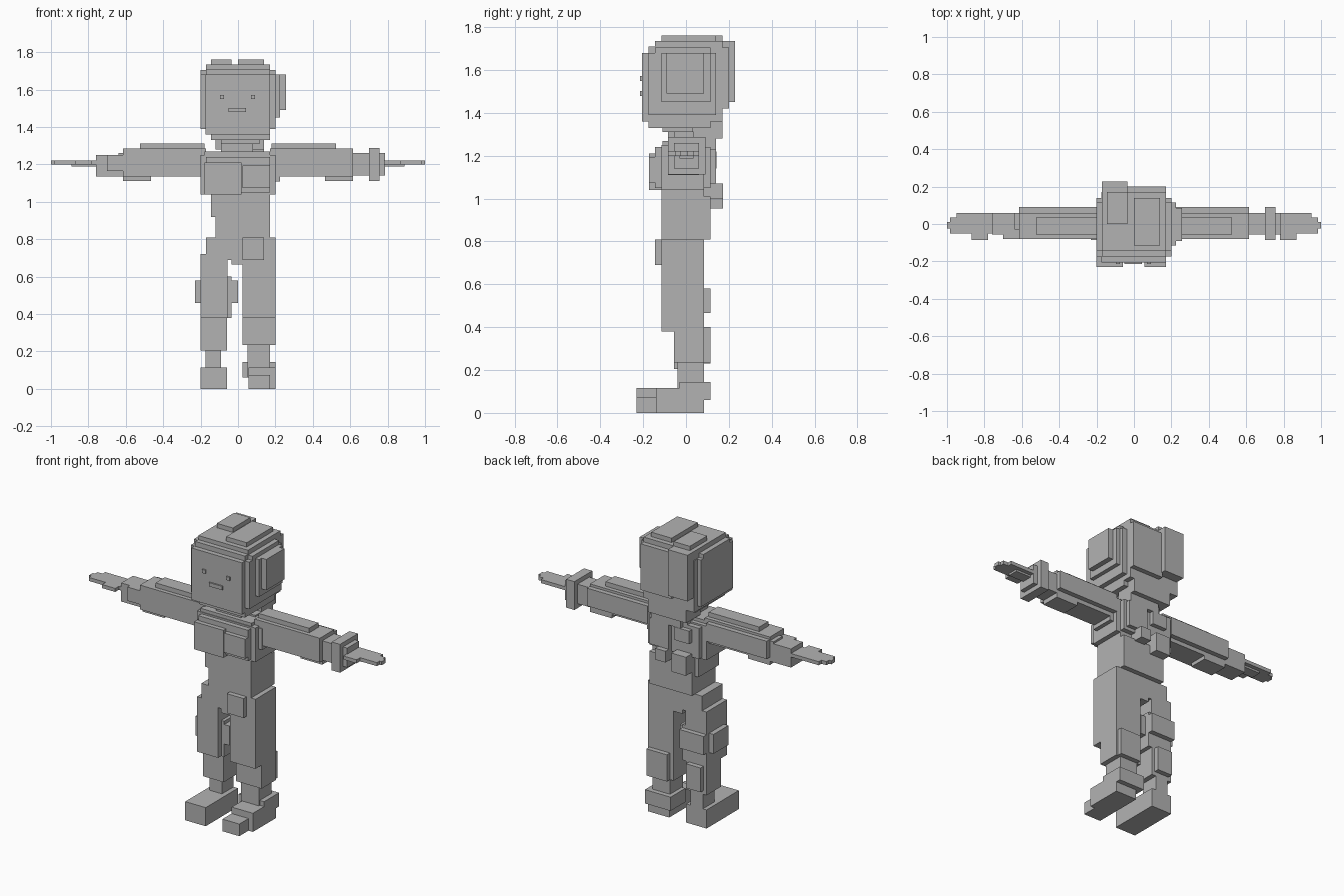
import bpy, bmesh
from mathutils import Matrix, Vector

grey = bpy.data.materials.new("plain_grey")
grey.diffuse_color = (0.45, 0.45, 0.45, 1)


def part(name, *boxes):
    """One object made of boxes given as (x0, x1, y0, y1, z0, z1)."""
    bm = bmesh.new()
    for x0, x1, y0, y1, z0, z1 in boxes:
        size = Matrix.Diagonal((x1 - x0, y1 - y0, z1 - z0, 1))
        mid = Vector((x0 + x1, y0 + y1, z0 + z1)) / 2
        bmesh.ops.create_cube(bm, size=1, matrix=Matrix.Translation(mid) @ size)
    me = bpy.data.meshes.new(name)
    bm.to_mesh(me)
    bm.free()
    me.materials.append(grey)
    ob = bpy.data.objects.new(name, me)
    bpy.context.collection.objects.link(ob)
    return ob


# Head: stepped layers that round off the cube
part("head",
     (-.20, .20, -.175, .14, 1.39, 1.68),
     (-.175, .17, -.205, .17, 1.36, 1.68),
     (-.20, .20, -.145, .115, 1.42, 1.705),
     (-.17, .17, -.175, .17, 1.66, 1.71),
     (-.145, .17, -.175, .115, 1.33, 1.37))
part("hair_top",
     (-.17, .17, -.145, .17, 1.70, 1.735),
     (-.145, -.035, 0, .17, 1.73, 1.762),
     (0, .14, -.115, .14, 1.73, 1.762))
part("hair_back",
     (-.17, -.035, .14, .228, 1.45, 1.735),
     (-.04, .17, .14, .20, 1.42, 1.705))
part("side_bun",
     (.19, .225, -.115, .115, 1.45, 1.68),
     (.22, .257, -.09, .085, 1.49, 1.68))
# Face
for side, x in (("left", .08), ("right", -.085)):
    part(side + "_eye", (x - .011, x + .011, -.214, -.20, 1.55, 1.572))
part("mouth", (-.05, .042, -.214, -.20, 1.48, 1.503))

# Neck
part("neck",
     (-.09, .08, -.085, .115, 1.20, 1.36),
     (-.06, .14, -.03, .14, 1.22, 1.28),
     (-.12, .14, .03, .17, 1.28, 1.45),
     (-.09, .115, -.11, .085, 1.31, 1.42))

# Torso
part("chest",
     (-.20, .20, -.115, .085, 1.04, 1.25),
     (-.17, .17, -.145, .115, 1.05, 1.24),
     (-.18, .02, -.172, -.10, 1.04, 1.21),
     (.025, .17, -.172, -.10, 1.075, 1.195),
     (-.18, .17, -.11, .06, 1.22, 1.27),
     (.18, .225, -.085, .06, 1.11, 1.24))
part("back_plates",
     (.02, .15, .08, .14, 1.07, 1.23),
     (-.12, -.02, .08, .142, 1.14, 1.22),
     (-.12, -.02, .08, .172, .955, 1.07),
     (.02, .09, .08, .172, 1.0, 1.07))
part("waist",
     (-.145, .17, -.115, .085, .92, 1.06),
     (-.12, .17, -.115, .085, .80, .95),
     (-.12, .17, .05, .115, .81, 1.01))
part("hips",
     (-.17, .02, -.115, .085, .69, .81),
     (-.035, .20, -.115, .085, .665, .81),
     (.025, .14, -.145, -.10, .69, .81))

# Straight leg
part("left_leg",
     (.025, .20, -.115, .085, .38, .69),
     (.025, .20, -.055, .085, .235, .39),
     (.04, .17, -.085, .06, .49, .69),
     (.025, .17, -.10, -.05, .38, .49),
     (.05, .17, -.04, .085, .06, .25),
     (.05, .19, .05, .115, .235, .40))
part("left_foot",
     (.025, .20, -.03, .115, .06, .145),
     (.055, .20, -.14, .085, 0, .115),
     (.055, .17, -.23, -.13, 0, .075))

# Bulkier leg
part("right_leg",
     (-.20, -.055, -.115, .085, .38, .72),
     (-.20, -.035, -.085, .085, .38, .60),
     (-.23, 0, -.085, .06, .46, .58),
     (-.20, -.035, .05, .115, .465, .58),
     (-.20, -.06, -.055, .085, .205, .385),
     (-.18, -.08, .05, .115, .23, .38),
     (-.175, -.09, -.028, .085, .10, .21))
part("right_foot",
     (-.20, -.06, -.23, -.03, 0, .115),
     (-.20, -.06, -.05, .085, 0, .115))

# Upper arms, mirrored
for side, s in (("left", 1), ("right", -1)):
    arm = part(side + "_upper_arm",
               (.17, .615, -.08, .06, 1.135, 1.285),
               (.20, .615, -.05, .09, 1.16, 1.27),
               (.18, .525, -.055, .035, 1.28, 1.313),
               (.465, .615, -.055, .06, 1.112, 1.15))
    hand = part(side + "_hand",
                (.74, .95, -.05, .06, 1.20, 1.222),
                (.94, .985, -.05, .035, 1.20, 1.222),
                (.98, 1.0, -.025, .01, 1.20, 1.222),
                (.74, .89, -.03, .035, 1.188, 1.21),
                (.78, .87, -.085, -.04, 1.20, 1.222))
    for ob in (arm, hand):
        if s < 0:
            ob.data.transform(Matrix.Diagonal((-1, 1, 1, 1)))
            ob.data.flip_normals()
part("right_forearm",
     (-.76, -.60, -.055, .06, 1.135, 1.25),
     (-.70, -.60, -.08, .06, 1.165, 1.25),
     (-.64, -.60, -.03, .06, 1.15, 1.262))
part("left_forearm",
     (.60, .785, -.055, .06, 1.14, 1.26),
     (.70, .757, -.085, .09, 1.112, 1.287))
